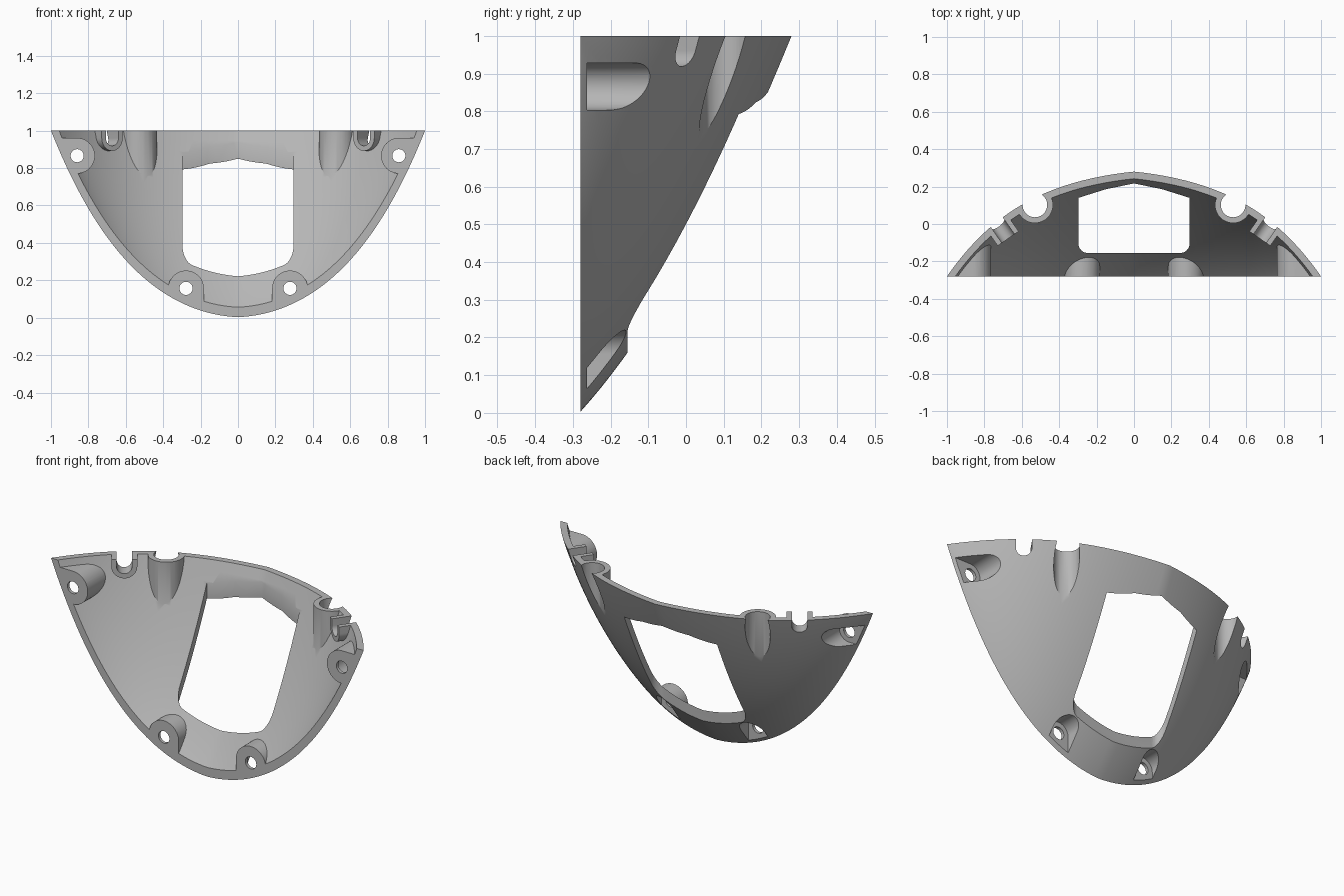
import bpy, bmesh, math
from mathutils import Vector, Matrix

cube = bpy.data.objects.get("Cube")
if cube:
    bpy.data.objects.remove(cube)

FRONT, WALL = -0.28, 0.035


# Outer surface: rim curve, top curve and the sweep between them
def rim(x):
    return 0.003 + 0.04 * abs(x) + 0.68 * x * x + 0.277 * x ** 4


def depth(x):
    return 0.56 - 0.1 * abs(x) - 0.25 * x * x - 0.21 * x ** 4


def height(x, y):
    u = (y - FRONT) / depth(x)
    return rim(x) + (1 - rim(x)) * (0.62 * u + 0.38 * u * u)


def inward(x, y):
    e = 0.002
    fx = (height(x + e, y) - height(x - e, y)) / (2 * e)
    fy = (height(x, y + e) - height(x, y - e)) / (2 * e)
    return -Vector((fx, fy, -1)).normalized()


def make(name, bm):
    bmesh.ops.recalc_face_normals(bm, faces=bm.faces)
    mesh = bpy.data.meshes.new(name)
    bm.to_mesh(mesh)
    bm.free()
    obj = bpy.data.objects.new(name, mesh)
    bpy.context.collection.objects.link(obj)
    return obj


def bowl(name, reach, offset, top, cols=72, rows=20):
    """Solid between the curved surface and a flat lid."""
    bm = bmesh.new()
    low, lid = [], []
    for i in range(cols + 1):
        x = reach * (2 * i / cols - 1)
        for j in range(rows + 1):
            y = FRONT + depth(x) * j / rows
            p = Vector((x, y, height(x, y) if depth(x) > 1e-6 else 1))
            if offset:
                p += inward(x, y) * offset
            low.append(bm.verts.new(p))
            lid.append(bm.verts.new((p.x, p.y, top)))
    n = rows + 1
    for i in range(cols):
        for j in range(rows):
            a = i * n + j
            quad = (a, a + 1, a + n + 1, a + n)
            for layer in (low, lid):
                bm.faces.new([layer[k] for k in quad])
        for a in (i * n, i * n + rows):
            bm.faces.new((low[a], low[a + n], lid[a + n], lid[a]))
    for c in (0, cols * n):
        for j in range(rows):
            a = c + j
            bm.faces.new((low[a], low[a + 1], lid[a + 1], lid[a]))
    bmesh.ops.remove_doubles(bm, verts=bm.verts, dist=1e-5)
    return make(name, bm)


def prism(name, outline, start, end, matrix):
    """Extrude a 2D outline along the local z axis."""
    bm = bmesh.new()
    face = bm.faces.new([bm.verts.new((a, b, start)) for a, b in outline])
    new = bmesh.ops.extrude_face_region(bm, geom=[face])["geom"]
    verts = [v for v in new if isinstance(v, bmesh.types.BMVert)]
    bmesh.ops.translate(bm, verts=verts, vec=(0, 0, end - start))
    bmesh.ops.transform(bm, matrix=matrix, verts=bm.verts)
    return make(name, bm)


def arc(cx, cy, r, a0, a1, steps):
    return [(cx + r * math.cos(math.radians(a0 + (a1 - a0) * k / steps)),
             cy + r * math.sin(math.radians(a0 + (a1 - a0) * k / steps)))
            for k in range(steps + 1)]


def circle(r):
    return arc(0, 0, r, 0, 360, 40)[:-1]


def u_shape(r, length):
    """Round end at the origin, straight sides towards +b."""
    return arc(0, 0, r, 180, 360, 24) + [(r, length), (-r, length)]


def frame(origin, a, b, c):
    m = Matrix((a, b, c)).transposed().to_4x4()
    m.translation = origin
    return m


def boolean(target, cutter):
    mod = target.modifiers.new("cut", "BOOLEAN")
    mod.operation, mod.solver, mod.object = "DIFFERENCE", "EXACT", cutter
    bpy.context.view_layer.objects.active = target
    bpy.ops.object.modifier_apply(modifier=mod.name)
    bpy.data.objects.remove(cutter)


shell = bowl("curved_shell", 1, 0, 1)
cavity = bowl("cavity", 0.985, WALL, 1.3)
keep, cuts = [], []

for s in (1, -1):
    # Screw bosses on the rim, each with an outer pocket and a hole
    for x, z, out in ((0.86, 0.866, Vector((s, 0, 0))),
                      (0.278, 0.157, Vector((0, 0, -1)))):
        back = Vector((0, 1, 0))
        m = frame(Vector((s * x, 0, z)), out.cross(back), out, back)
        keep.append(prism("boss", u_shape(0.095, 0.4), -0.5, 0.5, m))
        cuts.append(prism("pocket", u_shape(0.0625, 0.4), -0.262, 0.5, m))
        cuts.append(prism("hole", circle(0.035), -0.5, 0, m))
    # Upright half-round channels in the top edge
    m = Matrix.Translation((s * 0.53, 0.102, 0))
    keep.append(prism("channel_wall", circle(0.097), 0.3, 1.5, m))
    cuts.append(prism("channel", circle(0.066), 0.3, 1.5, m))
    # Small U-shaped notches with a collar inside
    n = Vector((s * 0.57, 0.82, 0)).normalized()
    up = Vector((0, 0, 1))
    m = frame(Vector((s * 0.727, 0, 0.96)), up.cross(n), up, n)
    keep.append(prism("collar", u_shape(0.068, 0.5), -0.095, 0.2, m))
    cuts.append(prism("notch", u_shape(0.041, 0.5), -0.2, 0.2, m))

# Large window, cut straight up through the wall
window = [(0.297, 0.14), (0.15, 0.186), (0, 0.217), (-0.15, 0.186), (-0.297, 0.14)]
window += arc(-0.247, -0.105, 0.05, 180, 270, 8)
window += arc(0.247, -0.105, 0.05, 270, 360, 8)
cuts.append(prism("window", window, -0.5, 1.2, Matrix()))

for part in keep:
    boolean(cavity, part)
for part in [cavity] + cuts:
    boolean(shell, part)

# Plain grey finish
grey = bpy.data.materials.new("plain_grey")
grey.use_nodes = True
colour = (0.47, 0.47, 0.47, 1)
grey.diffuse_color = colour
grey.node_tree.nodes["Principled BSDF"].inputs["Base Color"].default_value = colour
shell.data.materials.clear()
shell.data.materials.append(grey)
for face in shell.data.polygons:
    face.material_index = 0

bpy.ops.object.select_all(action="DESELECT")
shell.select_set(True)
bpy.context.view_layer.objects.active = shell
bpy.ops.object.shade_smooth_by_angle(angle=math.radians(30))
